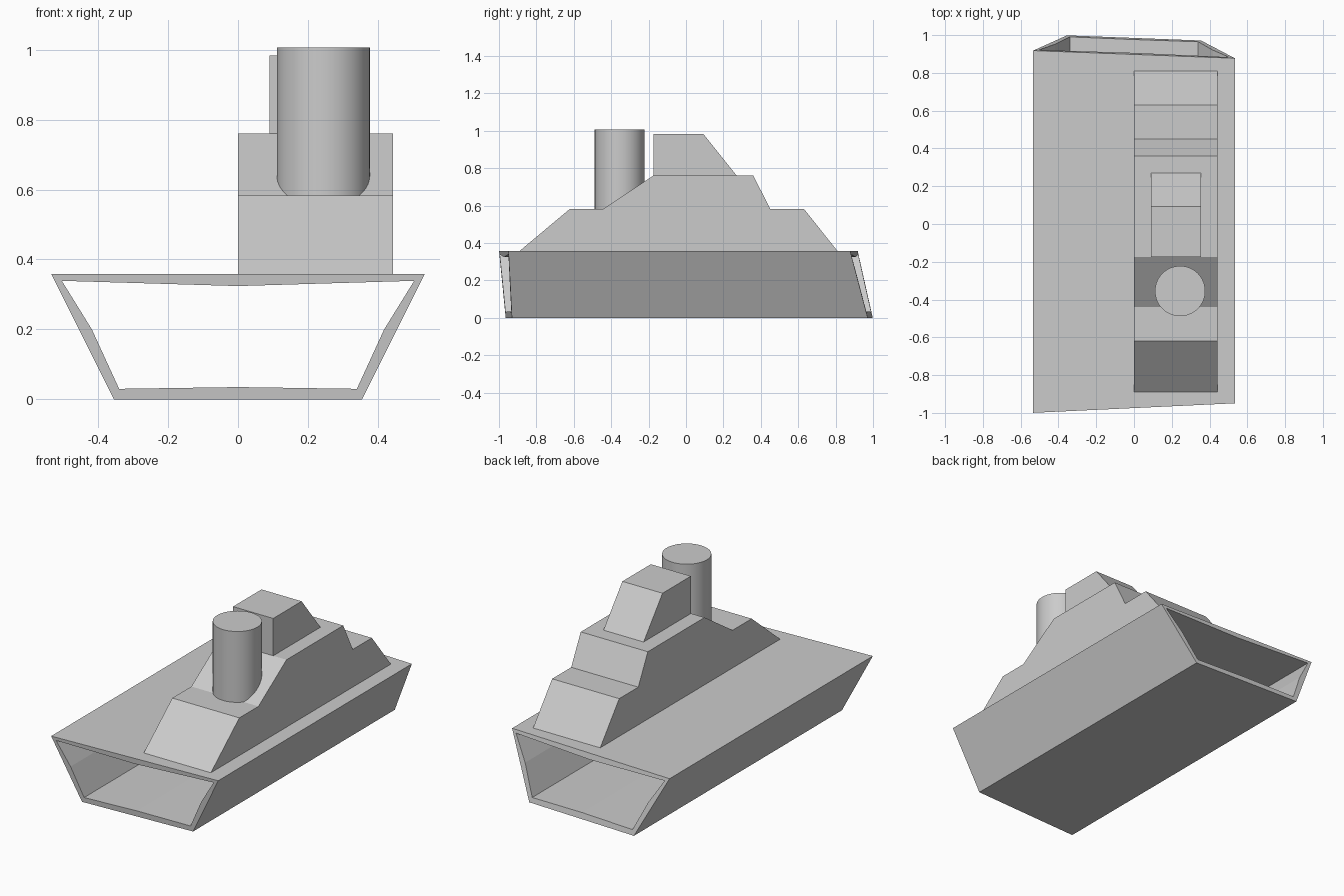
import bpy, bmesh

cube = bpy.data.objects.get("Cube")
if cube:
    bpy.data.objects.remove(cube, do_unlink=True)

GREY = 0.6
grey = bpy.data.materials.new("plain_grey")
grey.use_nodes = True
grey.diffuse_color = (GREY, GREY, GREY, 1)
grey.node_tree.nodes["Principled BSDF"].inputs["Base Color"].default_value = (GREY, GREY, GREY, 1)


def finish(name, bm):
    """Turn a bmesh into a named grey object."""
    bmesh.ops.recalc_face_normals(bm, faces=bm.faces)
    mesh = bpy.data.meshes.new(name)
    bm.to_mesh(mesh)
    bm.free()
    mesh.materials.append(grey)
    obj = bpy.data.objects.new(name, mesh)
    bpy.context.collection.objects.link(obj)
    return obj


def extrude_profile(name, profile, x0, x1):
    """Extrude a (y, z) side profile across the width."""
    bm = bmesh.new()
    face = bm.faces.new([bm.verts.new((x0, y, z)) for y, z in profile])
    side = bmesh.ops.extrude_face_region(bm, geom=[face], use_keep_orig=True)
    verts = [g for g in side["geom"] if isinstance(g, bmesh.types.BMVert)]
    bmesh.ops.translate(bm, verts=verts, vec=(x1 - x0, 0, 0))
    return finish(name, bm)


# Hull: open-ended tube with skewed, raked ends
def front_y(x, z):
    return -0.9475 + 0.047 * x - 0.075 * z


def back_y(x, z):
    return 0.985 - 0.038 * x - 0.244 * z


def mirrored(bottom, right, top):
    left = [(-x, z) for x, z in reversed(right)]
    return [bottom] + right + [top] + left


outer = mirrored((0, 0), [(0.355, 0), (0.445, 0.18), (0.534, 0.358)], (0, 0.358))
inner = mirrored((0, 0.035), [(0.34, 0.03), (0.418, 0.2), (0.504, 0.339)], (0, 0.324))

bm = bmesh.new()
rings = [[bm.verts.new((x, end(x, z), z)) for x, z in section]
         for section, end in ((outer, front_y), (outer, back_y),
                              (inner, back_y), (inner, front_y))]
count = len(outer)
for r in range(4):
    a, b = rings[r], rings[(r + 1) % 4]
    for i in range(count):
        j = (i + 1) % count
        bm.faces.new((a[i], a[j], b[j], b[i]))
finish("hull", bm)

# Stepped deckhouse and the cabin on top
extrude_profile("deckhouse", [(-0.89, 0.357), (-0.62, 0.583), (-0.44, 0.583), (-0.175, 0.76),
                              (0.36, 0.76), (0.45, 0.583), (0.63, 0.583), (0.81, 0.357)],
                0.0, 0.443)
extrude_profile("upper_cabin", [(-0.175, 0.759), (-0.175, 0.983), (0.093, 0.983), (0.272, 0.759)],
                0.09, 0.355)

# Funnel
bpy.ops.mesh.primitive_cylinder_add(vertices=64, radius=0.133, depth=0.424,
                                    location=(0.244, -0.355, 0.794))
funnel = bpy.context.object
funnel.name = "funnel"
funnel.data.materials.append(grey)
bpy.ops.object.shade_smooth_by_angle()
